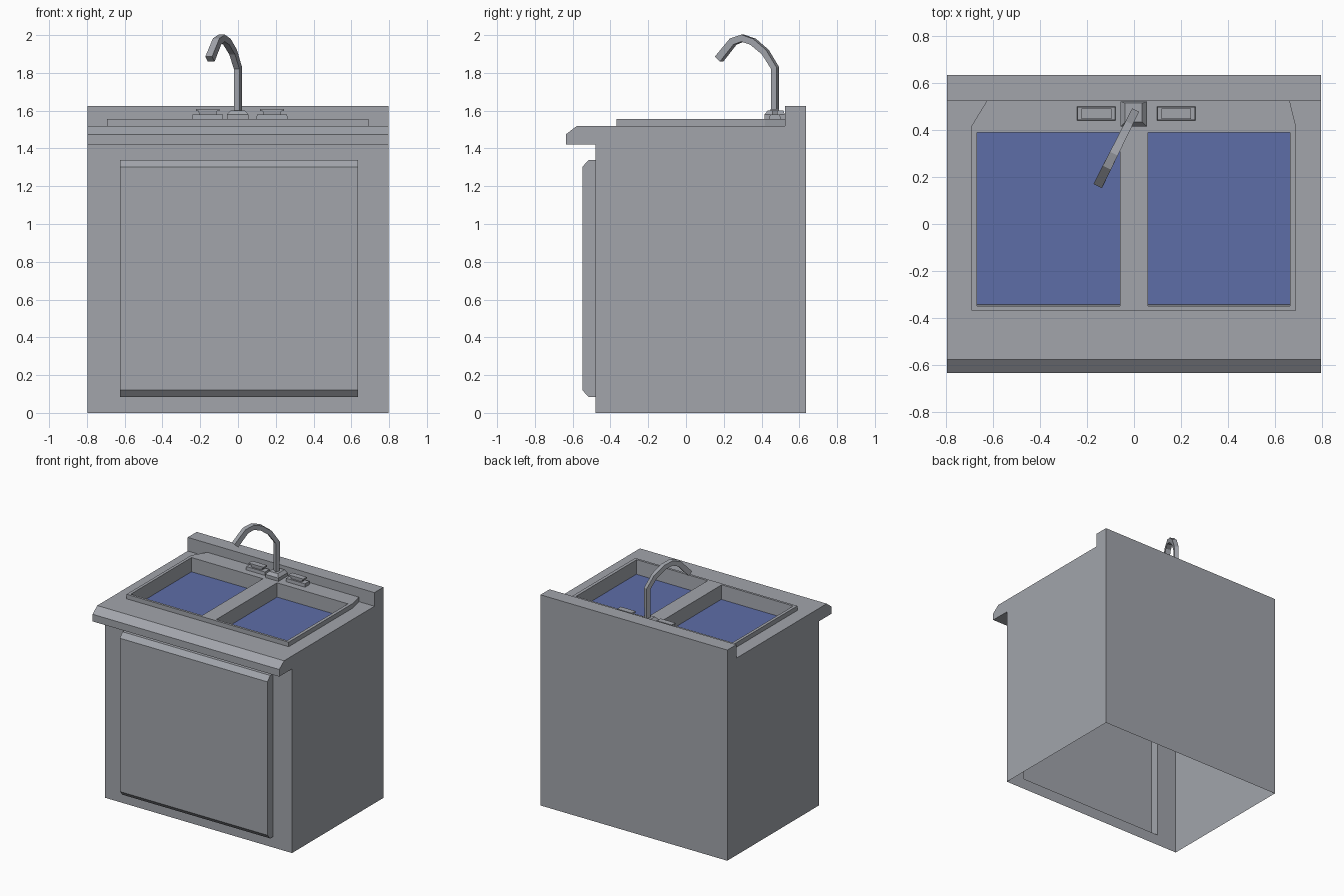
import bpy, bmesh
from mathutils import Vector

if "Cube" in bpy.data.objects:
    bpy.data.objects.remove(bpy.data.objects["Cube"])


def material(name, rgb):
    m = bpy.data.materials.new(name)
    m.diffuse_color = (*rgb, 1)
    m.use_nodes = True
    m.node_tree.nodes["Principled BSDF"].inputs["Base Color"].default_value = m.diffuse_color
    return m


STEEL = material("grey_steel", (0.36, 0.375, 0.41))
WATER = material("blue_water", (0.11, 0.155, 0.39))


def finish(bm, name, mat):
    bmesh.ops.remove_doubles(bm, verts=bm.verts, dist=0.0005)
    bmesh.ops.recalc_face_normals(bm, faces=bm.faces)
    me = bpy.data.meshes.new(name)
    bm.to_mesh(me)
    bm.free()
    me.materials.append(mat)
    ob = bpy.data.objects.new(name, me)
    bpy.context.collection.objects.link(ob)
    return ob


def face(bm, pts):
    return bm.faces.new([bm.verts.new(p) for p in pts])


def grid(bm, us, vs, place, holes):
    """Sheet of cells over the lines us, vs, leaving out the hole cells."""
    for i in range(len(us) - 1):
        for j in range(len(vs) - 1):
            if (i, j) not in holes:
                face(bm, [place(u, v) for u, v in
                          ((us[i], vs[j]), (us[i + 1], vs[j]),
                           (us[i + 1], vs[j + 1]), (us[i], vs[j + 1]))])


def shell(bm, profile, x0, x1, skip=()):
    """Extrude an open (y, z) profile along x and close both ends."""
    for k, (a, b) in enumerate(zip(profile, profile[1:])):
        if k not in skip:
            face(bm, [(x0, *a), (x1, *a), (x1, *b), (x0, *b)])
    for x in (x0, x1):
        face(bm, [(x, *p) for p in profile])


def frustum(bm, bottom, top, z0, z1):
    """Block whose bottom and top are (x0, x1, y0, y1) rectangles."""
    rings = []
    for (xa, xb, ya, yb), z in ((bottom, z0), (top, z1)):
        rings.append([bm.verts.new(p) for p in
                      ((xa, ya, z), (xb, ya, z), (xb, yb, z), (xa, yb, z))])
    lo, hi = rings
    bm.faces.new(lo[::-1])
    bm.faces.new(hi)
    for i in range(4):
        j = (i + 1) % 4
        bm.faces.new((lo[i], lo[j], hi[j], hi[i]))


W = 0.797
BASINS = {(1, 1), (3, 1)}
BX = [-0.67, -0.06, 0.06, 0.665]
BY = [-0.35, 0.39]
RIM_Z, TOP_Z, WATER_Z = 1.555, 1.52, 1.445

# Cabinet with countertop and backsplash, open underneath
bm = bmesh.new()
shell(bm, [(0.635, 0), (0.635, 1.625), (0.525, 1.625), (0.525, TOP_Z),
           (-0.577, TOP_Z), (-0.635, 1.475), (-0.635, 1.42),
           (-0.48, 1.42), (-0.48, 0)], -W, W, skip=(3, 7))
grid(bm, [-W, *BX, W], [-0.577, *BY, 0.525],
     lambda x, y: (x, y, TOP_Z), BASINS)
grid(bm, [-W, -0.625, 0.635, W], [0, 0.083, 1.34, 1.42],
     lambda x, z: (x, -0.48, z), {(1, 1)})
finish(bm, "cabinet", STEEL)

# Hollow door panel with bevelled top and bottom
bm = bmesh.new()
shell(bm, [(-0.48, 1.34), (-0.515, 1.34), (-0.548, 1.303),
           (-0.548, 0.12), (-0.515, 0.083), (-0.48, 0.083)], -0.625, 0.635)
finish(bm, "door", STEEL)

# Sink rim with clipped back corners, walls dropping into both basins
bm = bmesh.new()
grid(bm, [-0.693, *BX, 0.69], [-0.368, *BY, 0.418, 0.524],
     lambda x, y: (x, y, RIM_Z), BASINS)
bmesh.ops.remove_doubles(bm, verts=bm.verts, dist=0.0005)
for v in bm.verts:
    if v.co.y > 0.5 and abs(v.co.x) > 0.5:
        v.co.x += 0.065 if v.co.x < 0 else -0.026
edges = [e for e in bm.edges if e.is_boundary]
new = bmesh.ops.extrude_edge_only(bm, edges=edges)["geom"]
for v in (g for g in new if isinstance(g, bmesh.types.BMVert)):
    inside = BX[0] - 0.001 < v.co.x < BX[3] + 0.001 and v.co.y < 0.4 and v.co.y > -0.36
    v.co.z = WATER_Z if inside else TOP_Z
    if inside and v.co.y < 0:
        v.co.y += 0.006
finish(bm, "sink", STEEL)

# Water in the basins
for name, xa, xb in (("left_water", BX[0], BX[1]), ("right_water", BX[2], BX[3])):
    bm = bmesh.new()
    face(bm, [(xa, BY[0] + 0.006, WATER_Z), (xb, BY[0] + 0.006, WATER_Z),
              (xb, BY[1], WATER_Z), (xa, BY[1], WATER_Z)])
    finish(bm, name, WATER)

# Tap handles: plate, flaring neck, flat lever
for name, cx in (("left_handle", -0.16), ("right_handle", 0.18)):
    bm = bmesh.new()
    frustum(bm, (cx - 0.082, cx + 0.082, 0.442, 0.5),
            (cx - 0.08, cx + 0.08, 0.444, 0.498), RIM_Z, 1.58)
    lever = (cx - 0.063, cx + 0.063, 0.448, 0.492)
    frustum(bm, (cx - 0.045, cx + 0.045, 0.456, 0.484),
            (cx - 0.05, cx + 0.05, 0.454, 0.486), 1.58, 1.598)
    frustum(bm, lever, lever, 1.598, 1.61)
    finish(bm, name, STEEL)

# Faucet base: low block with a sloped top
bm = bmesh.new()
block = (-0.058, 0.055, 0.415, 0.523)
frustum(bm, block, block, RIM_Z, 1.58)
frustum(bm, block, (-0.038, 0.035, 0.434, 0.515), 1.58, 1.602)
finish(bm, "faucet_base", STEEL)

# Square spout swept along an arc, widening to the tip
path = [Vector((-(0.472 - y) * 0.5, y, z)) for y, z in
        ((0.472, 1.595), (0.472, 1.825), (0.42, 1.91), (0.355, 1.965),
         (0.30, 1.984), (0.25, 1.966), (0.175, 1.873))]
side = Vector((1, -0.5, 0)).normalized()
bm = bmesh.new()
rings = []
for i, p in enumerate(path):
    a, b = path[max(i - 1, 0)], path[min(i + 1, len(path) - 1)]
    tangent = ((p - a).normalized() + (b - p).normalized()).normalized()
    up = side.cross(tangent)
    h = 0.0155 + 0.0045 * i / (len(path) - 1)
    rings.append([bm.verts.new(p + side * h * s + up * h * t)
                  for s, t in ((-1, -1), (1, -1), (1, 1), (-1, 1))])
for lo, hi in zip(rings, rings[1:]):
    for i in range(4):
        j = (i + 1) % 4
        bm.faces.new((lo[i], lo[j], hi[j], hi[i]))
bm.faces.new(rings[0][::-1])
bm.faces.new(rings[-1])
finish(bm, "spout", STEEL)
